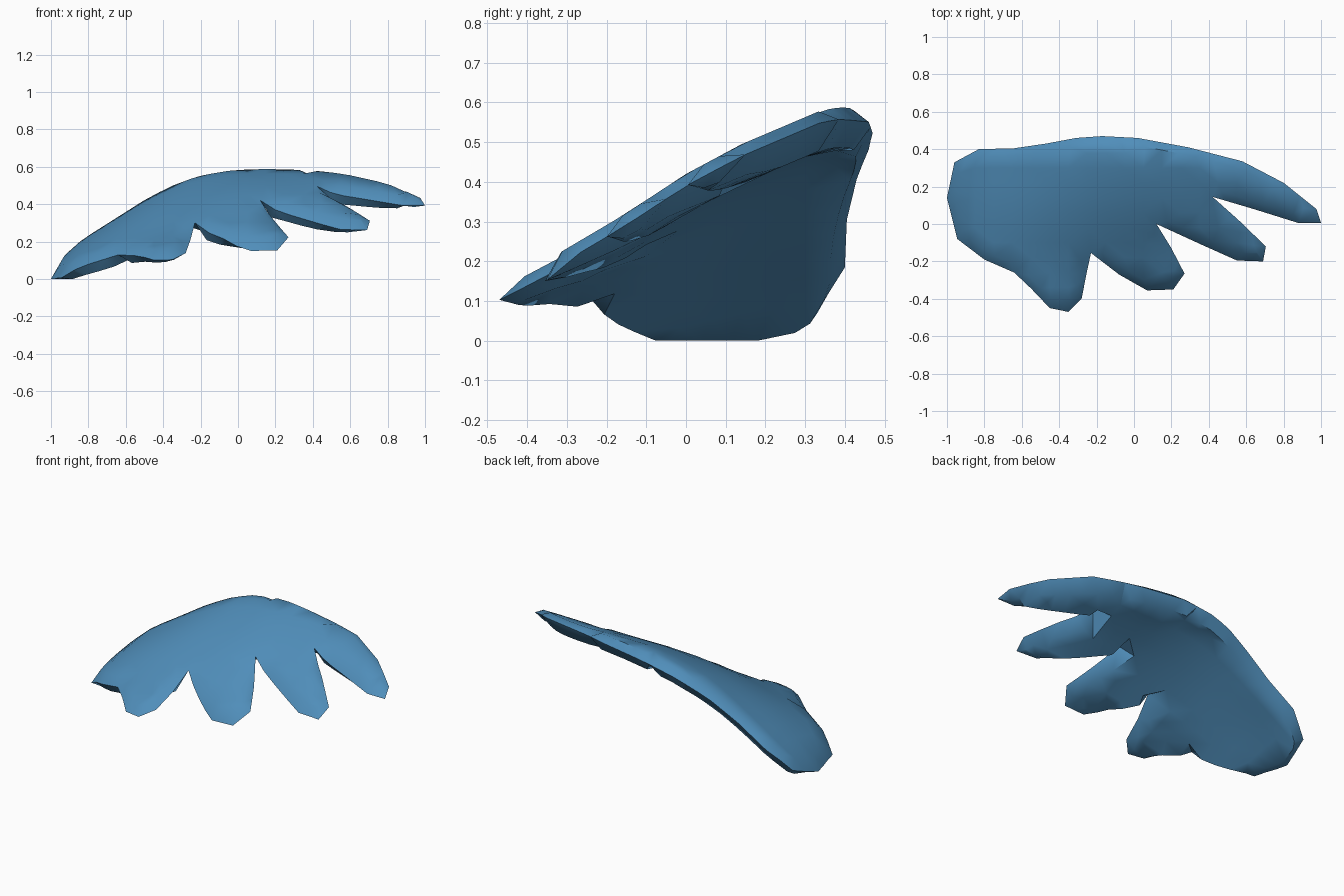
import bpy, bmesh
from mathutils import Vector
from mathutils.geometry import intersect_point_line, delaunay_2d_cdt

if "Cube" in bpy.data.objects:
    bpy.data.objects.remove(bpy.data.objects["Cube"])

# Plan outline: rounded root, long leading edge, four feather tips
OUTLINE = [Vector(p) for p in [
    (-1, .14), (-.96, .33), (-.83, .40), (-.64, .405), (-.47, .43), (-.31, .46), (-.17, .47),
    (.02, .46), (.29, .41), (.58, .335), (.80, .22), (.975, .08), (1, .005), (.88, .005),
    (.64, .08), (.42, .145), (.56, .02), (.705, -.12), (.69, -.20), (.55, -.195),
    (.36, -.11), (.12, 0), (.20, -.13), (.27, -.265), (.21, -.35), (.07, -.355),
    (-.08, -.27), (-.23, -.155), (-.255, -.27), (-.28, -.40), (-.35, -.47),
    (-.45, -.45), (-.55, -.345), (-.64, -.26), (-.80, -.19), (-.945, -.08)]]
NOTCHES = [Vector(p) for p in [(.42, .145), (.12, 0), (-.23, -.155)]]
TIPS = [Vector(p) for p in [(1, .02), (.71, -.18), (.2, -.36), (-.37, -.47)]]

# Height across the wing, crest height along it, how strongly it tilts
ACROSS = [(-.47, .135), (-.44, .15), (-.16, .315), (0, .42), (.14, .495), (.34, .58), (.39, .588), (.47, .58)]
CREST = [(-1, .06), (-.94, .125), (-.83, .215), (-.64, .335), (-.48, .435), (-.33, .51), (-.2, .555), (0, .588)]
TILT = [(-1, .38), (-.83, .42), (-.64, .53), (-.4, .77), (-.2, .93), (0, 1)]
ARCH = [(-1, 0), (-.85, .01), (-.6, .01), (-.25, 0)]


def lerp(table, v):
    if v <= table[0][0]:
        return table[0][1]
    for (a, fa), (b, fb) in zip(table, table[1:]):
        if v <= b:
            return fa + (fb - fa) * (v - a) / (b - a)
    return table[-1][1]


def nearest(p, points):
    return min((p - q).length for q in points)


def top_height(p):
    arch = lerp(ARCH, p.x) * max(0, 1 - ((p.y - .05) / .27) ** 2)
    return lerp(CREST, p.x) - lerp(TILT, p.x) * (.588 - lerp(ACROSS, p.y)) + arch


def edge_distance(p):
    """Distance inside the outline; negative outside."""
    best, inside = 9.0, False
    for a, b in zip(OUTLINE, OUTLINE[1:] + OUTLINE[:1]):
        t = intersect_point_line(p, a, b)[1]
        best = min(best, (p - a.lerp(b, min(1, max(0, t)))).length)
        if (a.y > p.y) != (b.y > p.y) and p.x < a.x + (b.x - a.x) * (p.y - a.y) / (b.y - a.y):
            inside = not inside
    return best if inside else -best


# Plan points: finely split outline, an inner ring that carries the edge bevel, a coarse grid
rim, ring = [], []
for a, b in zip(OUTLINE, OUTLINE[1:] + OUTLINE[:1]):
    n = max(1, round((b - a).length / .09))
    side = (b - a).normalized()
    inward = Vector((side.y, -side.x)) * .04
    rim += [a.lerp(b, i / n) for i in range(n)]
    ring += [a.lerp(b, (i + .5) / n) + inward for i in range(n)]
ring = [p for p in ring if edge_distance(p) > .03]
grid = [Vector((-.95 + .1 * i, -.42 + .08 * j)) for i in range(20) for j in range(12)]
grid = [p for p in grid if edge_distance(p) > .075]
loop = list(range(len(rim)))
pts, _, tris, *_ = delaunay_2d_cdt(rim + ring + grid, [], [loop], 1, 1e-5)

# Top and underside sheets, welded along the outline
bm = bmesh.new()
top, under = [], []
for p in pts:
    d, z = edge_distance(p), top_height(p)
    if abs(d) < .002:
        drop = .05 if -.1 < p.x < .25 and p.y < -.3 else .03
        z -= drop * min(1, nearest(p, NOTCHES) / .1)
        v = bm.verts.new((p.x, p.y, max(0, z)))
        top.append(v)
        under.append(v)
    else:
        thick = .05 + .05 * min(1, nearest(p, TIPS) / .35)
        top.append(bm.verts.new((p.x, p.y, max(.01, z))))
        under.append(bm.verts.new((p.x, p.y, max(0, z - thick))))
for t in tris:
    bm.faces.new([top[i] for i in t])
    if any(top[i] is not under[i] for i in t):
        bm.faces.new([under[i] for i in reversed(t)])
bmesh.ops.recalc_face_normals(bm, faces=bm.faces[:])
low = min(v.co.z for v in bm.verts)
bmesh.ops.translate(bm, vec=(0, 0, -low), verts=bm.verts[:])

mesh = bpy.data.meshes.new("wing")
bm.to_mesh(mesh)
bm.free()
wing = bpy.data.objects.new("wing", mesh)
bpy.context.collection.objects.link(wing)

blue = bpy.data.materials.new("steel blue")
blue.diffuse_color = (.08, .27, .49, 1)
blue.use_nodes = True
blue.node_tree.nodes["Principled BSDF"].inputs["Base Color"].default_value = blue.diffuse_color
mesh.materials.append(blue)

bpy.context.view_layer.objects.active = wing
wing.select_set(True)
bpy.ops.object.shade_smooth_by_angle(angle=.9)
